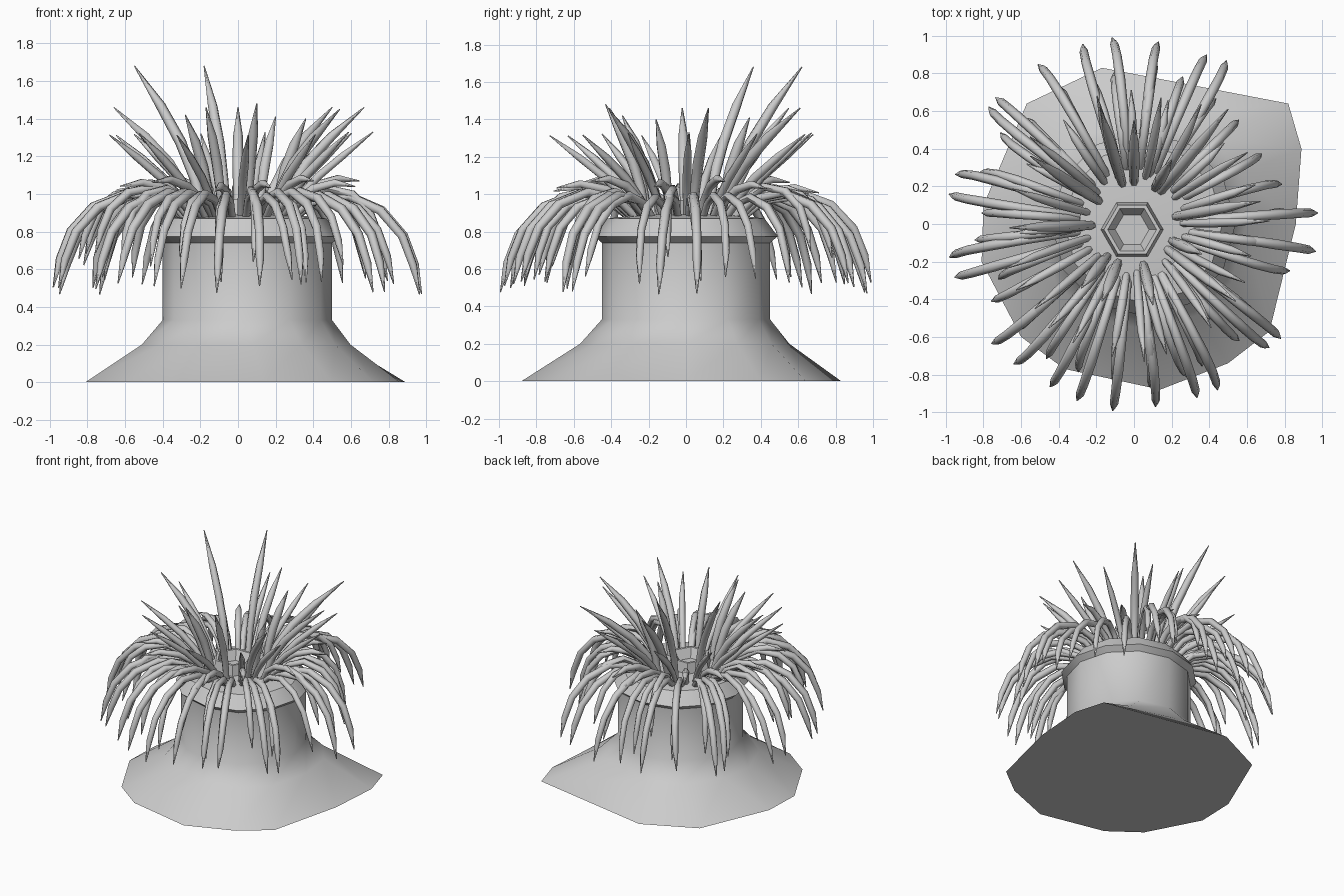
import bpy
import bmesh
import math
import random
from mathutils import Vector

random.seed(4)
if "Cube" in bpy.data.objects:
    bpy.data.objects.remove(bpy.data.objects["Cube"])

grey = bpy.data.materials.new("plain grey")
grey.use_nodes = True
tone = (0.6, 0.6, 0.6, 1)
grey.diffuse_color = tone
grey.node_tree.nodes["Principled BSDF"].inputs["Base Color"].default_value = tone


def finish(name, bm, angle):
    """Turn a bmesh into a smooth-shaded grey object."""
    bmesh.ops.recalc_face_normals(bm, faces=bm.faces)
    mesh = bpy.data.meshes.new(name)
    bm.to_mesh(mesh)
    bm.free()
    mesh.materials.append(grey)
    obj = bpy.data.objects.new(name, mesh)
    bpy.context.collection.objects.link(obj)
    bpy.ops.object.select_all(action="DESELECT")
    obj.select_set(True)
    bpy.context.view_layer.objects.active = obj
    bpy.ops.object.shade_smooth_by_angle(angle=math.radians(angle))


def loft(bm, rings):
    """Skin a list of equally long point rings and cap both ends."""
    loops = [[bm.verts.new(p) for p in ring] for ring in rings]
    for low, high in zip(loops, loops[1:]):
        for i in range(len(low)):
            j = (i + 1) % len(low)
            bm.faces.new((low[i], low[j], high[j], high[i]))
    bm.faces.new(loops[0][::-1])
    bm.faces.new(loops[-1])


def circle(radius, z, sides, cx=0.0, cy=0.0):
    turn = math.tau / sides
    return [Vector((cx + radius * math.cos(i * turn),
                    cy + radius * math.sin(i * turn), z)) for i in range(sides)]


# Body: uneven spreading foot, straight column, chamfered collar, sloping top
foot = [Vector((x, y, 0)) for x, y in (
    (.86, 0), (.89, .4), (.82, .64), (-.17, .83), (-.57, .64), (-.8, .1),
    (-.81, -.2), (-.6, -.6), (-.37, -.77), (.14, -.88), (.5, -.74), (.72, -.57))]
sides = len(foot)
waist = circle(.45, .33, sides, .05)
ankle = []
for a, b in zip(waist, foot):
    p = a.lerp(b, .27)
    p.z = .2
    ankle.append(p)
upper = [circle(r, z, sides, .05) for r, z in
         ((.45, .74), (.49, .775), (.42, .87), (.25, .89))]
bm = bmesh.new()
loft(bm, [foot, ankle, waist] + upper)
finish("body", bm, 44)

# Mouth: small six-sided lip with a sunken floor
bm = bmesh.new()
loft(bm, [circle(r, z, 6, -.01, -.03) for r, z in
          ((.17, .87), (.15, .97), (.13, .97), (.09, .9))])
finish("mouth", bm, 30)


def tentacle(bm, angle, path, thick, bend):
    """Six-sided tube following a radius/height path, pointed at the end."""
    def place(r, z, k):
        a = angle + bend * k * k
        return Vector((r * math.cos(a), r * math.sin(a), z))
    last = len(path) - 1
    pts = [place(r, z, i / last) for i, (r, z) in enumerate(path)]
    side = Vector((-math.sin(angle), math.cos(angle), 0))
    rings = []
    for i, p in enumerate(pts):
        k = i / last
        along = (pts[min(i + 1, last)] - pts[max(i - 1, 0)]).normalized()
        up = along.cross(side).normalized()
        width = thick * (1 - .5 * abs(k - .5)) if i < last else .003
        rings.append([p + width * (math.cos(t) * side + math.sin(t) * up)
                      for t in (math.tau * n / 6 for n in range(6))])
    loft(bm, rings)


def crown(name, angles, path, thick, reach, lift):
    """One ring of tentacles with small variations in length and height."""
    bm = bmesh.new()
    for deg in angles:
        s = 1 + random.uniform(-reach, reach)
        h = random.uniform(-lift, lift)
        r0, top = path[0][0], len(path) - 1
        varied = [(r0 + (r - r0) * s, z + h * i / top)
                  for i, (r, z) in enumerate(path)]
        tentacle(bm, math.radians(deg), varied, thick, random.uniform(-.05, .05))
    finish(name, bm, 62)


def spread(count, start=0):
    return [start + 360 * (i + random.uniform(-.25, .25)) / count for i in range(count)]


# Outer ring arches over the collar and hangs down
crown("drooping_tentacles",
      (4, -8, 59, 68, 84, 95, 107, 119, 137, 143, 162, 172, 188, 197,
       222, 232, 244, 253, 264, 278, 291, 299, 316, 323),
      ((.3, .87), (.42, .97), (.6, 1), (.77, .93), (.89, .8), (.95, .65), (.985, .5)),
      .027, .02, .04)

# Shorter ring of arching tentacles
crown("arching_tentacles", spread(28, 5),
      ((.3, .87), (.38, .96), (.5, 1.01), (.64, .97), (.74, .87), (.79, .74), (.82, .61)),
      .025, .1, .09)

# Ring that leans outward and levels off
crown("leaning_tentacles", spread(13, 12),
      ((.27, .87), (.32, .96), (.43, 1.03), (.56, 1.06), (.68, 1.04)),
      .025, .12, .04)

# Slender straight spikes
crown("low_spikes", spread(13),
      ((.25, .87), (.32, .98), (.42, 1.09), (.55, 1.2), (.7, 1.32)), .024, .08, .01)

# Taller upright spikes, each given by its tip
bm = bmesh.new()
for x, y, z in ((-.55, .36, 1.68), (-.18, .62, 1.68), (-.66, -.02, 1.46), (.67, .12, 1.46),
                (.1, -.43, 1.48), (.54, -.41, 1.45), (0, .55, 1.46), (.5, .61, 1.46),
                (-.17, -.41, 1.46), (-.38, .25, 1.42), (-.28, -.34, 1.42),
                (.36, -.16, 1.4), (.2, .34, 1.41)):
    root, end = .22, math.hypot(x, y)
    path = [(root + (end - root) * u, .87 + (z - .87) * v) for u, v in
            ((0, 0), (.12, .25), (.33, .5), (.62, .74), (1, 1))]
    tentacle(bm, math.atan2(y, x), path, .03, 0)
finish("tall_spikes", bm, 62)
